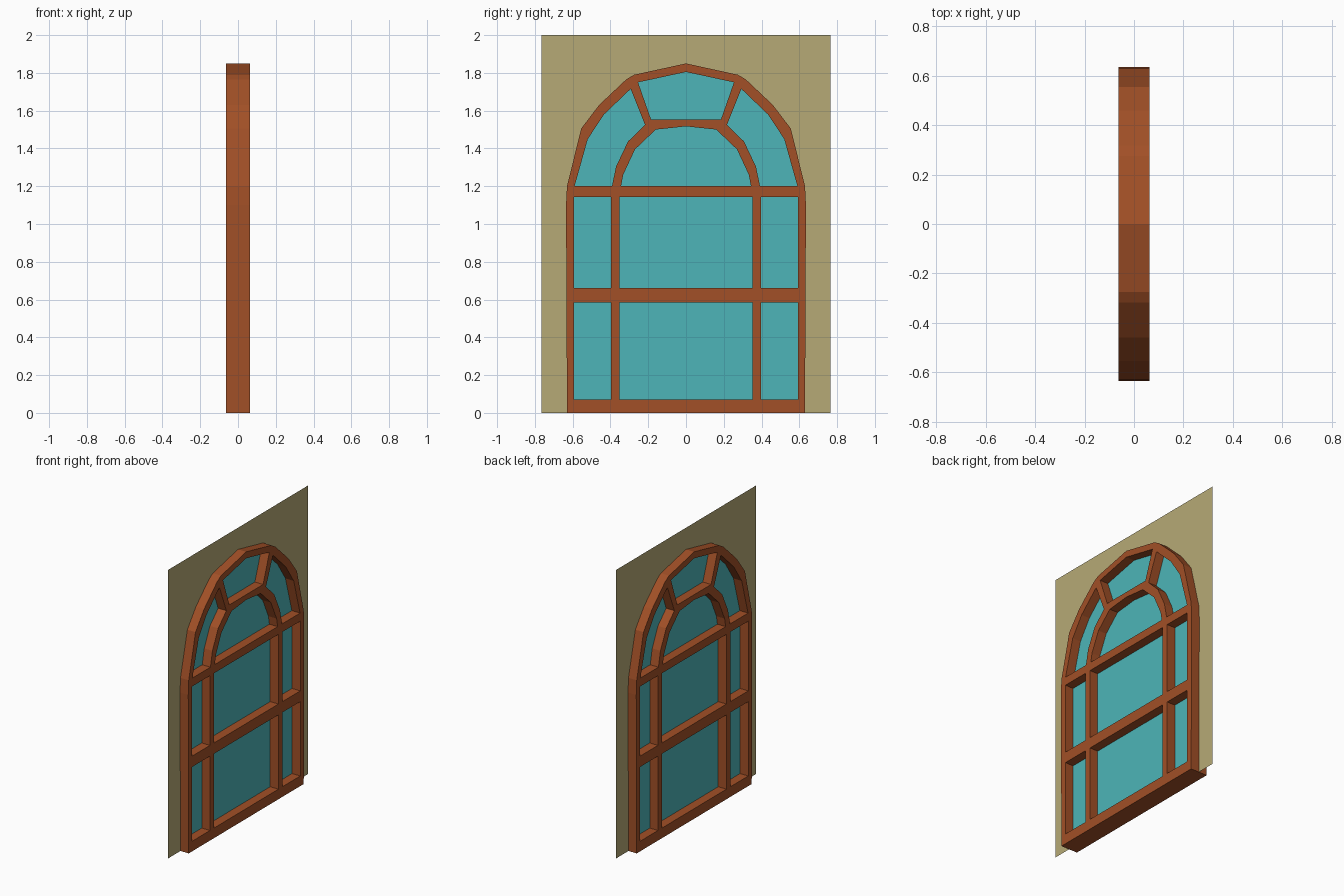
import bpy, bmesh
from math import pi
from mathutils import Matrix

if "Cube" in bpy.data.objects:
    bpy.data.objects.remove(bpy.data.objects["Cube"])

DEPTH = 0.063  # half thickness of the frame


def material(name, rgb):
    m = bpy.data.materials.new(name)
    m.diffuse_color = (*rgb, 1)
    m.use_nodes = True
    m.node_tree.nodes["Principled BSDF"].inputs["Base Color"].default_value = m.diffuse_color
    return m


def mirrored(half):
    """Complete a left-half outline (y, z) running from the left foot to the centre line."""
    return half + [(-y, z) for y, z in reversed(half) if abs(y) > 1e-6]


def flip(loop):
    return [(-y, z) for y, z in loop]


def rect(y0, y1, z0, z1):
    return [(y0, z0), (y0, z1), (y1, z1), (y1, z0)]


def panel(name, loops, mat, half_depth=0.0):
    """Fill outlines in the YZ plane (inner loops become holes) and thicken along x."""
    cu = bpy.data.curves.new(name + "_profile", 'CURVE')
    cu.dimensions = '2D'
    cu.fill_mode = 'BOTH' if half_depth else 'FRONT'
    cu.extrude = half_depth
    for loop in loops:
        sp = cu.splines.new('POLY')
        sp.points.add(len(loop) - 1)
        for p, (y, z) in zip(sp.points, loop):
            p.co = (y, z, 0, 1)
        sp.use_cyclic_u = True
    tmp = bpy.data.objects.new(name + "_profile", cu)
    bpy.context.collection.objects.link(tmp)
    dg = bpy.context.evaluated_depsgraph_get()
    me = bpy.data.meshes.new_from_object(tmp.evaluated_get(dg))
    bpy.data.objects.remove(tmp)
    bm = bmesh.new()
    bm.from_mesh(me)
    bmesh.ops.remove_doubles(bm, verts=bm.verts, dist=1e-5)
    bmesh.ops.transform(bm, verts=bm.verts,
                        matrix=Matrix.Rotation(pi / 2, 4, 'Z') @ Matrix.Rotation(pi / 2, 4, 'X'))
    if half_depth:
        bmesh.ops.recalc_face_normals(bm, faces=bm.faces)
    for f in bm.faces:
        f.smooth = False
    bm.to_mesh(me)
    bm.free()
    me.name = name
    me.materials.clear()
    me.materials.append(mat)
    ob = bpy.data.objects.new(name, me)
    bpy.context.collection.objects.link(ob)
    return ob


wood = material("wood", (0.36, 0.08, 0.02))
glass = material("glass", (0.075, 0.46, 0.48))
plaster = material("plaster", (0.47, 0.40, 0.18))

# Outer silhouette of the arched frame
outline = mirrored([(-0.63, 0), (-0.635, 1.1), (-0.63, 1.2), (-0.555, 1.505),
                    (-0.46, 1.63), (-0.317, 1.765), (-0.275, 1.79), (0, 1.85)])

# Openings in the fan: centre arch, top wedge, two side wedges
centre_arch = mirrored([(-0.344, 1.2), (-0.333, 1.26), (-0.27, 1.395),
                        (-0.16, 1.5), (0, 1.517)])
top_wedge = mirrored([(-0.185, 1.553), (-0.254, 1.75), (0, 1.805)])
side_wedge = [(-0.59, 1.2), (-0.52, 1.45), (-0.434, 1.58), (-0.293, 1.715),
              (-0.217, 1.525), (-0.307, 1.437), (-0.37, 1.305), (-0.392, 1.2)]
openings = [centre_arch, top_wedge, side_wedge, flip(side_wedge)]

# Rectangular openings in two rows
for z0, z1 in ((0.07, 0.585), (0.66, 1.143)):
    side = rect(-0.592, -0.397, z0, z1)
    openings += [rect(-0.353, 0.353, z0, z1), side, flip(side)]

# Frame with all bars, glass sheet and surrounding wall
panel("window_frame", [outline] + openings, wood, DEPTH)
panel("glass_sheet", [outline], glass)
wall_hole = [(y, max(z, 0.03)) for y, z in outline]
wall_edge = [(-0.765, 0), (-0.765, 2), (0.765, 2), (0.765, 0)]
# The wall wraps the arch as one outline that is open at the foot
panel("wall", [wall_edge + outline[::-1]], plaster)
